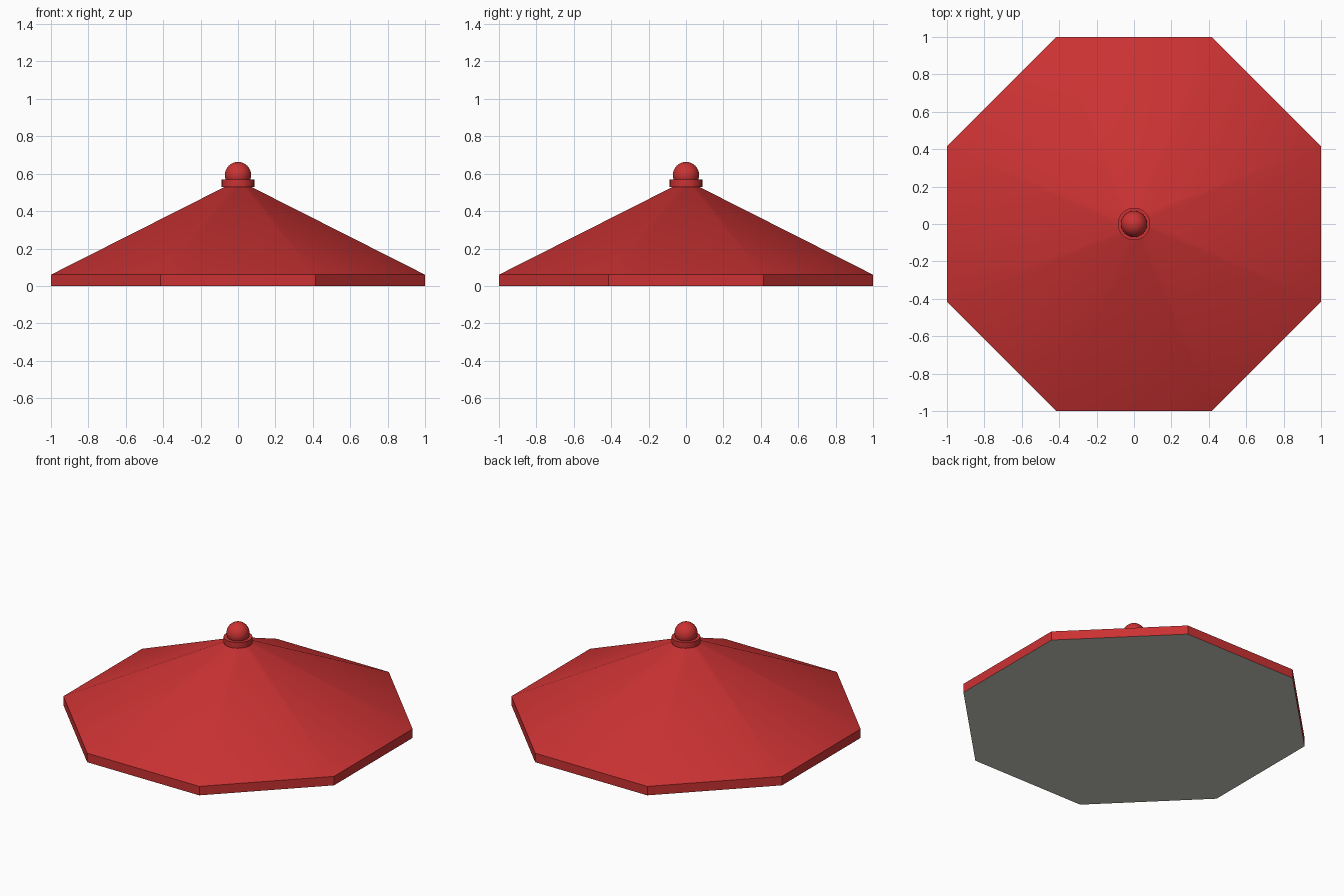
import bpy, bmesh, math

if "Cube" in bpy.data.objects:
    bpy.data.objects.remove(bpy.data.objects["Cube"])

SIDES = 8
CORNER = 1 / math.cos(math.pi / SIDES)   # corner radius for flats at distance 1


def material(name, color):
    m = bpy.data.materials.new(name)
    m.diffuse_color = (*color, 1)
    m.use_nodes = True
    m.node_tree.nodes["Principled BSDF"].inputs["Base Color"].default_value = m.diffuse_color
    return m


red = material("red", (0.60, 0.032, 0.033))
grey = material("light grey", (0.62, 0.62, 0.55))


def lathe(name, profile, sides, turn=0.0):
    """Closed solid from (radius, height) rings, bottom to top."""
    bm = bmesh.new()
    rings = []
    for r, z in profile:
        rings.append([bm.verts.new((r * math.cos(turn + math.tau * i / sides),
                                    r * math.sin(turn + math.tau * i / sides), z))
                      for i in range(sides)])
    for low, high in zip(rings, rings[1:]):
        for i in range(sides):
            j = (i + 1) % sides
            bm.faces.new((low[i], low[j], high[j], high[i]))
    bm.faces.new(rings[0][::-1])
    bm.faces.new(rings[-1])
    mesh = bpy.data.meshes.new(name)
    bm.to_mesh(mesh)
    bm.free()
    obj = bpy.data.objects.new(name, mesh)
    bpy.context.collection.objects.link(obj)
    obj.data.materials.append(red)
    return obj


def smooth(obj):
    bpy.ops.object.select_all(action='DESELECT')
    obj.select_set(True)
    bpy.context.view_layer.objects.active = obj
    bpy.ops.object.shade_smooth_by_angle(angle=math.radians(35))


# Octagonal roof: short upright rim, then the slope up to the collar
roof = lathe("roof", [(CORNER, 0), (CORNER, 0.06), (0.05 * CORNER, 0.54)],
             SIDES, math.pi / SIDES)
roof.data.materials.append(grey)
for face in roof.data.polygons:
    if face.normal.z < -0.9:             # underside
        face.material_index = 1
smooth(roof)

# Round collar at the peak
smooth(lathe("collar", [(0.087, 0.53), (0.087, 0.568)], 32))

# Ball finial
bpy.ops.mesh.primitive_uv_sphere_add(segments=32, ring_count=16, radius=0.07,
                                     location=(0, 0, 0.593))
ball = bpy.context.object
ball.name = "ball_finial"
ball.data.materials.append(red)
smooth(ball)
